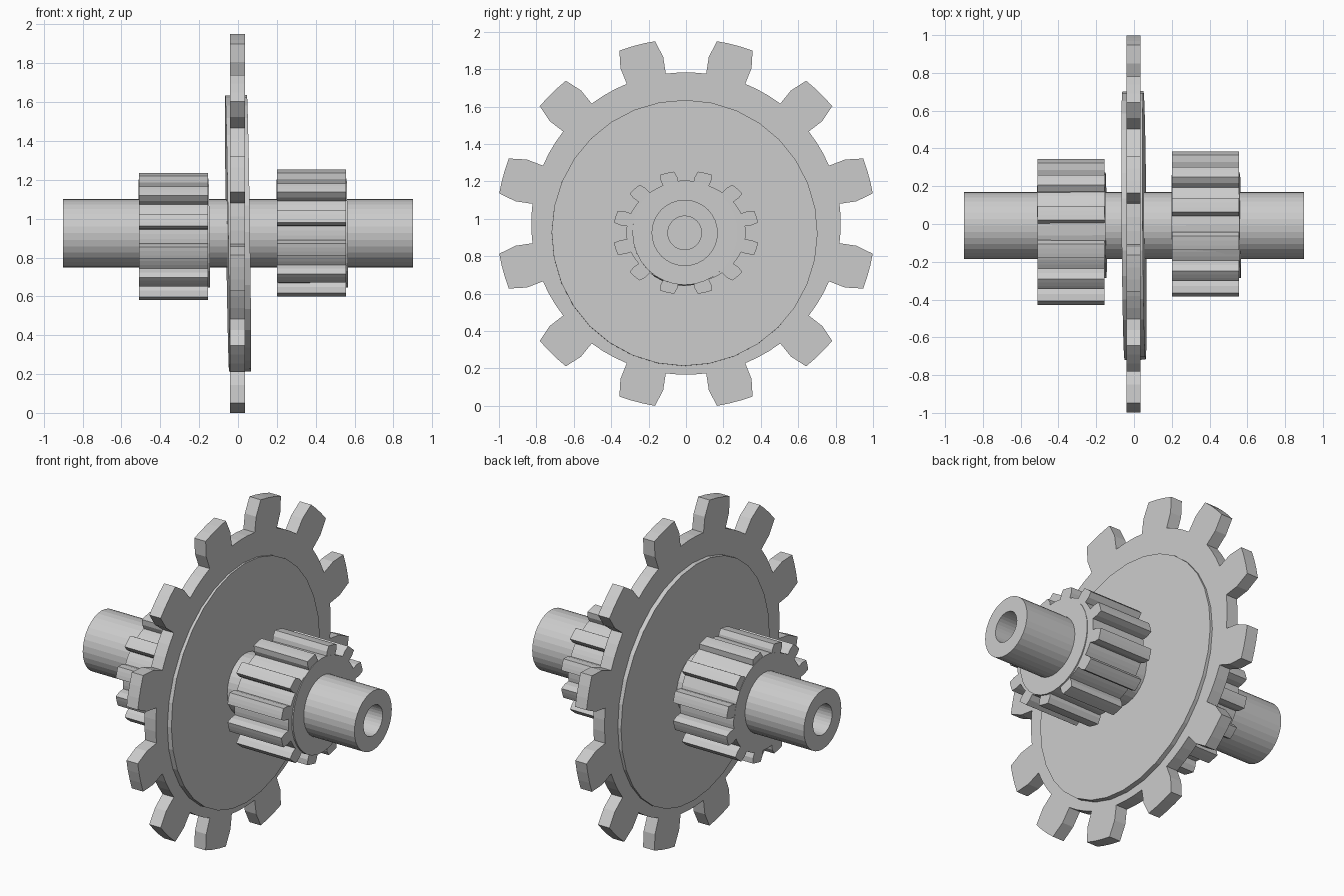
import bpy, bmesh, math
from mathutils import Vector

if "Cube" in bpy.data.objects:
    bpy.data.objects.remove(bpy.data.objects["Cube"])

metal = bpy.data.materials.new("grey metal")
metal.diffuse_color = (0.6, 0.6, 0.6, 1)
metal.use_nodes = True
metal.node_tree.nodes["Principled BSDF"].inputs["Base Color"].default_value = metal.diffuse_color


def finish(name, bm):
    bmesh.ops.recalc_face_normals(bm, faces=bm.faces)
    me = bpy.data.meshes.new(name)
    bm.to_mesh(me)
    bm.free()
    me.materials.append(metal)
    ob = bpy.data.objects.new(name, me)
    bpy.context.collection.objects.link(ob)
    return ob


def gear(name, x0, x1, cy, cz, ry, rz, teeth=12):
    """Solid spur gear along x; tooth profile as (half angle in degrees, radius)."""
    tooth = [(-7.5, .818), (-7.4, .909), (-5.6, 1), (-1.9, 1),
             (1.9, 1), (5.6, 1), (7.4, .909), (7.5, .818), (12.5, .818), (17.5, .818)]
    bm = bmesh.new()
    rings = [[], []]
    for k in range(teeth):
        for a, r in tooth:
            t = math.radians(15 + 360 / teeth * k + a)
            for ring, x in zip(rings, (x0, x1)):
                ring.append(bm.verts.new((x, cy + ry * r * math.cos(t),
                                          cz + rz * r * math.sin(t))))
    a, b = rings
    n = len(a)
    for i in range(n):
        j = (i + 1) % n
        bm.faces.new((a[i], a[j], b[j], b[i]))
    # end caps: one quad strip per tooth plus a core polygon
    m = len(tooth)
    for ring in rings:
        core = []
        for k in range(teeth):
            s = ring[k * m:(k + 1) * m]
            bm.faces.new(s[:8])
            core += [s[0], s[7], s[8], s[9]]
        bm.faces.new(core)
    return finish(name, bm)


def disc(name, x, r, thick):
    """Slightly leaning round hub plate."""
    bm = bmesh.new()
    bmesh.ops.create_cone(bm, cap_ends=True, segments=32, radius1=r, radius2=r, depth=thick)
    ob = finish(name, bm)
    ob.location = (x, -0.008, 0.924)
    ob.rotation_mode = 'QUATERNION'
    ob.rotation_quaternion = Vector((0, 0, 1)).rotation_difference(Vector((1, .008, .014)))
    return ob


def tube(name, half, r_out, r_in, cy, cz, seg=32):
    """Hollow shaft along x."""
    bm = bmesh.new()
    profile = [(-half, r_out), (half, r_out), (half, r_in), (-half, r_in)]
    rows = []
    for i in range(seg):
        t = 2 * math.pi * i / seg
        rows.append([bm.verts.new((x, cy + r * math.cos(t), cz + r * math.sin(t)))
                     for x, r in profile])
    for i in range(seg):
        p, q = rows[i], rows[(i + 1) % seg]
        for j in range(4):
            k = (j + 1) % 4
            bm.faces.new((p[j], p[k], q[k], q[j]))
    return finish(name, bm)


# Large toothed wheel and its hub plate
gear("large_gear", -0.04, 0.035, 0, 0.975, 1.012, 0.988)
disc("large_hub_plate", 0, 0.711, 0.112)

# Pinions on both sides with core discs
gear("left_pinion", -0.51, -0.155, -0.042, 0.908, 0.391, 0.332)
disc("left_pinion_core", -0.328, 0.28, 0.36)
gear("right_pinion", 0.2, 0.557, 0, 0.926, 0.39, 0.331)
disc("right_pinion_core", 0.383, 0.28, 0.36)

# Hollow shaft
tube("shaft", 0.9, 0.177, 0.09, -0.007, 0.925)
